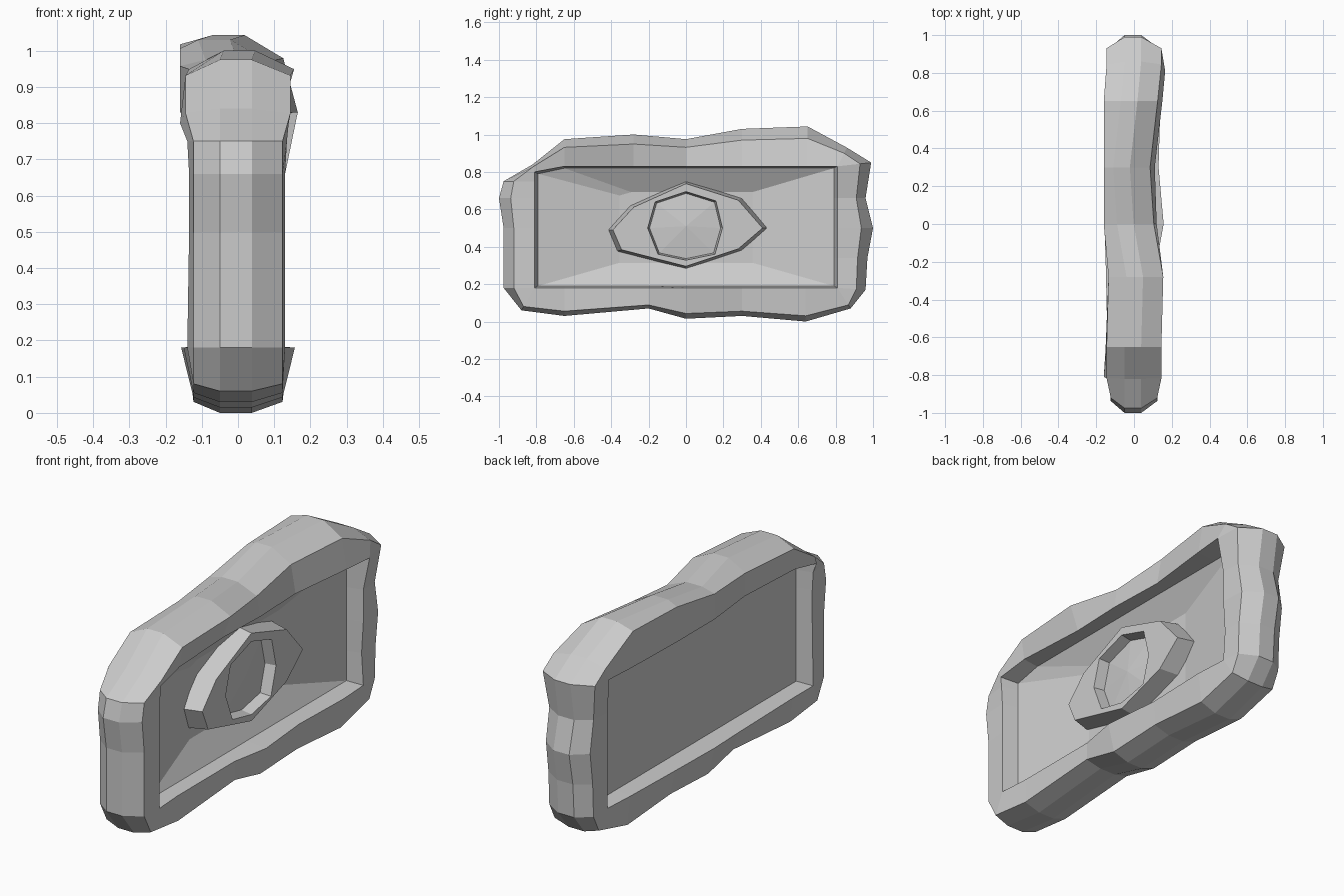
import bpy, bmesh


def clamp(v, lo, hi):
    return max(lo, min(hi, v))


def make_object(name, bm):
    bmesh.ops.remove_doubles(bm, verts=bm.verts, dist=0.001)
    bmesh.ops.dissolve_degenerate(bm, edges=bm.edges, dist=0.0005)
    bmesh.ops.recalc_face_normals(bm, faces=bm.faces)
    mesh = bpy.data.meshes.new(name)
    bm.to_mesh(mesh)
    bm.free()
    obj = bpy.data.objects.new(name, mesh)
    bpy.context.collection.objects.link(obj)
    return obj


def bridge(bm, a, b):
    n = len(a)
    for i in range(n):
        j = (i + 1) % n
        bm.faces.new((a[i], a[j], b[j], b[i]))


def fan(bm, ring, centre):
    c = bm.verts.new(centre)
    for i in range(len(ring)):
        bm.faces.new((ring[i], ring[(i + 1) % len(ring)], c))


# Slab outline: outer y, outer z, rim x on the right, rim x on the left
STATIONS = [
    (-0.88, 0.06, 0.13, -0.14), (-0.65, 0.03, 0.12, -0.14),
    (-0.20, 0.07, 0.12, -0.15), (0.00, 0.015, 0.157, -0.157),
    (0.30, 0.03, 0.13, -0.15), (0.64, 0.00, 0.14, -0.14),
    (0.88, 0.07, 0.13, -0.13), (0.96, 0.17, 0.13, -0.13),
    (0.97, 0.34, 0.12, -0.13), (1.00, 0.50, 0.13, -0.13),
    (0.96, 0.66, 0.13, -0.13), (0.99, 0.85, 0.165, -0.14),
    (0.86, 0.93, 0.165, -0.14), (0.65, 1.043, 0.15, -0.15),
    (0.30, 1.03, 0.11, -0.16), (0.00, 0.975, 0.12, -0.16),
    (-0.28, 1.00, 0.11, -0.13), (-0.65, 0.975, 0.13, -0.15),
    (-0.82, 0.84, 0.14, -0.16), (-0.975, 0.75, 0.135, -0.14),
    (-1.00, 0.66, 0.13, -0.135), (-0.975, 0.50, 0.13, -0.135),
    (-0.975, 0.18, 0.13, -0.14),
]
# Sideways lean of the worn top edge, by y
LEAN = {0.65: -0.02, 0.30: -0.06, 0.0: -0.04, -0.28: 0.01}

# Stone slab: rounded outer frame, dished panel on the right, flat one on the left
bm = bmesh.new()
rings = [[] for _ in range(9)]
for y, z, xr, xl in STATIONS:
    top = 0.80 if y < -0.7 else 0.83
    ry, rz = clamp(y, -0.81, 0.81), clamp(z, 0.18, top)
    wy, wz = clamp(y, -0.79, 0.79), clamp(z, 0.19, top - 0.01)
    t = 0.33 if abs(y) > 0.9 else (0.17 if z < 0.5 else 0.3)
    lean = LEAN.get(y, 0) if z > 0.9 else 0
    tl = 0.12 if lean < 0 else t
    my, mz = y + (ry - y) * t, z + (rz - z) * t
    ly, lz = y + (ry - y) * tl, z + (rz - z) * tl
    mx = 0.145 if z > 0.8 else 0.123
    section = [(-0.02, wy * 0.45, 0.5 + (wz - 0.5) * 0.6),
               (0.05, wy, wz), (xr, ry, rz), (mx + lean, my, mz),
               (0.038 + lean, y, z), (-0.05 + lean, y, z),
               (max(-mx + lean, -0.16), ly, lz),
               (xl, ry, rz), (-0.06, wy, wz)]
    for ring, co in zip(rings, section):
        ring.append(bm.verts.new(co))
for a, b in zip(rings, rings[1:]):
    bridge(bm, a, b)
fan(bm, rings[0], (-0.02, 0, 0.5))
fan(bm, rings[-1], (-0.06, 0, 0.5))
make_object("stone_slab", bm)

# Eye emblem: raised almond ring with a sunken faceted pupil
ALMOND = [(-0.42, 0.49), (-0.37, 0.375), (0, 0.28), (0.30, 0.38),
          (0.44, 0.50), (0.30, 0.66), (0, 0.755), (-0.30, 0.62)]
PUPIL = [(-0.205, 0.50), (-0.15, 0.36), (0, 0.328), (0.155, 0.36),
         (0.195, 0.50), (0.16, 0.645), (0, 0.695), (-0.165, 0.64)]
bm = bmesh.new()
loops = []
for x, pts, s in ((-0.035, ALMOND, 1.0), (0.075, ALMOND, 0.93),
                  (0.075, PUPIL, 1.0), (0.02, PUPIL, 0.95)):
    loops.append([bm.verts.new((x, y * s, 0.5 + (z - 0.5) * s)) for y, z in pts])
for a, b in zip(loops, loops[1:]):
    bridge(bm, a, b)
fan(bm, loops[-1], (0.04, 0, 0.51))
bm.faces.new(loops[0][::-1])
make_object("eye_emblem", bm)
